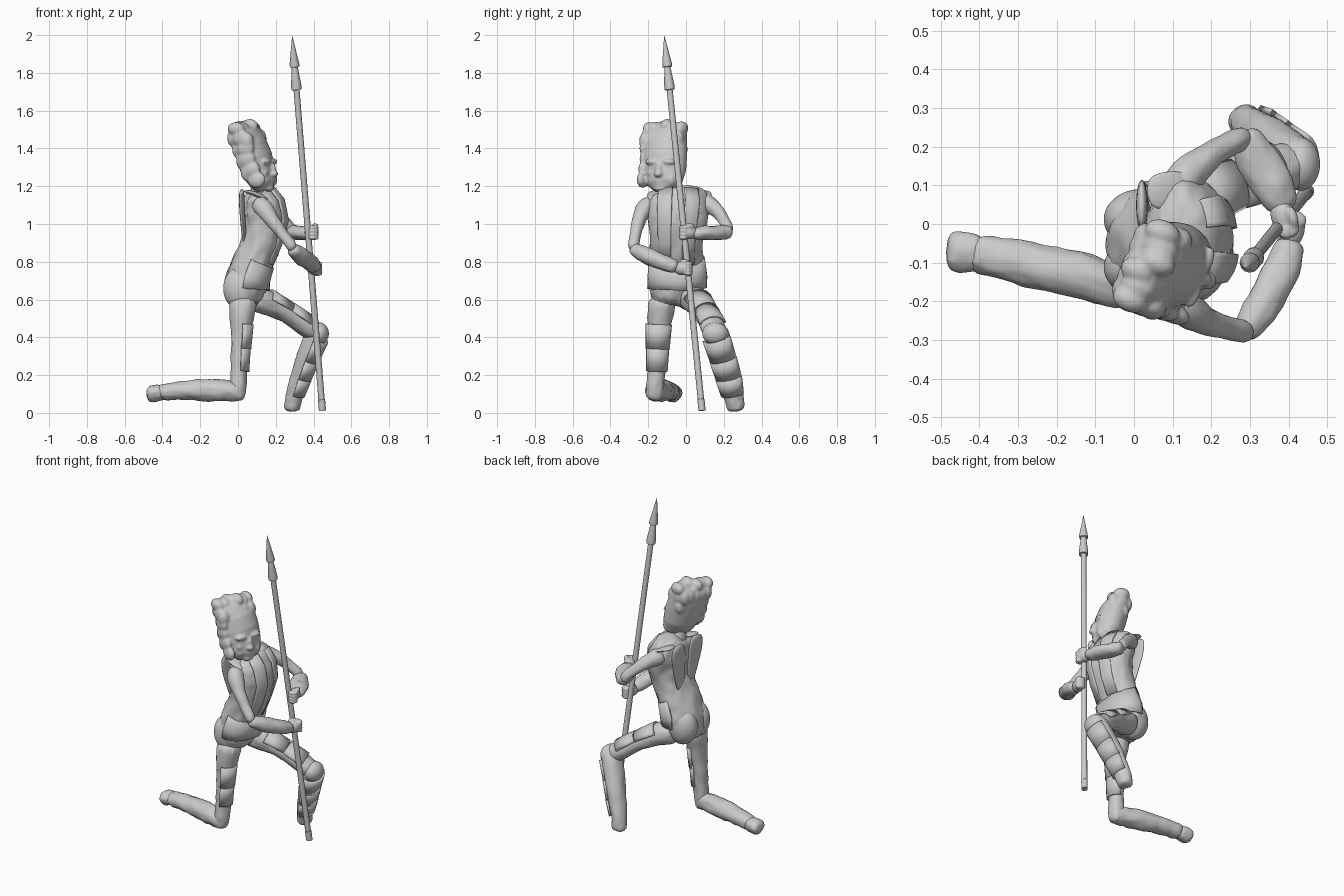
import bpy, bmesh, math, random
from mathutils import Vector, Matrix

random.seed(4)
cloth = bpy.data.textures.new("folds", 'CLOUDS')
cloth.noise_scale = 0.06


def finish(name, bm, soft=True, fold=0.0, thick=0.0):
    bmesh.ops.recalc_face_normals(bm, faces=bm.faces)
    me = bpy.data.meshes.new(name)
    bm.to_mesh(me)
    bm.free()
    ob = bpy.data.objects.new(name, me)
    bpy.context.collection.objects.link(ob)
    if thick:
        m = ob.modifiers.new("thickness", 'SOLIDIFY')
        m.thickness, m.offset = thick, 0
    if soft:
        me.polygons.foreach_set("use_smooth", [True] * len(me.polygons))
        if not thick:
            m = ob.modifiers.new("round", 'SUBSURF')
            m.levels = m.render_levels = 2
    if thick or not soft:
        bpy.ops.object.select_all(action='DESELECT')
        bpy.context.view_layer.objects.active = ob
        ob.select_set(True)
        bpy.ops.object.shade_smooth_by_angle(angle=math.radians(40))
    if fold:
        m = ob.modifiers.new("folds", 'DISPLACE')
        m.texture, m.strength, m.texture_coords = cloth, fold, 'GLOBAL'
    return ob


def loft(name, rows, ref, arc=None, grow=1.0, n=12, thick=0.0, **kw):
    """Skin oval sections (x, y, z, half-depth along ref, half-width).
    With arc=(start, end) in degrees it makes a thin curved plate instead."""
    bm = bmesh.new()
    pts = [Vector(r[:3]) for r in rows]
    rings = []
    for i, r in enumerate(rows):
        t = (pts[min(i + 1, len(pts) - 1)] - pts[max(i - 1, 0)]).normalized()
        u = Vector(ref)
        u = (u - t * u.dot(t)).normalized()
        v = t.cross(u)
        if arc:
            angs = [math.radians(arc[0] + (arc[1] - arc[0]) * k / (n - 1)) for k in range(n)]
        else:
            angs = [2 * math.pi * k / n for k in range(n)]
        rings.append([bm.verts.new(pts[i] + grow * (u * r[3] * math.cos(a) + v * r[4] * math.sin(a)))
                      for a in angs])
    for a, b in zip(rings, rings[1:]):
        for k in range(n - 1 if arc else n):
            bm.faces.new((a[k], a[(k + 1) % n], b[(k + 1) % n], b[k]))
    if not arc:
        bm.faces.new(rings[0])
        bm.faces.new(rings[-1])
    return finish(name, bm, thick=thick, **kw)


def blobs(name, items, at=(0, 0, 0), yaw=0, soft=True):
    """Group of ellipsoids (x, y, z, rx, ry, rz) placed in a turned frame."""
    bm = bmesh.new()
    frame = Matrix.Translation(at) @ Matrix.Rotation(math.radians(yaw), 4, 'Z')
    for x, y, z, a, b, c in items:
        bmesh.ops.create_icosphere(bm, subdivisions=3, radius=1,
                                   matrix=frame @ Matrix.Translation((x, y, z)) @ Matrix.Diagonal((a, b, c, 1)))
    return finish(name, bm, soft=soft)


def fuse(parts, voxel, smooth):
    """Merge overlapping parts into one sculpted skin."""
    bpy.ops.object.select_all(action='DESELECT')
    for p in parts:
        p.modifiers.clear()
        p.select_set(True)
    ob = parts[0]
    bpy.context.view_layer.objects.active = ob
    if len(parts) > 1:
        bpy.ops.object.join()
    m = ob.modifiers.new("fuse", 'REMESH')
    m.mode, m.voxel_size, m.use_smooth_shade = 'VOXEL', voxel, True
    m = ob.modifiers.new("soften", 'SMOOTH')
    m.factor, m.iterations = 0.5, smooth
    return ob


X, Z = (1, 0, 0), (0, 0, 1)

# torso, seat, tunic hem and neck
torso = [(0.035, -0.06, 0.56, 0.09, 0.12), (0.03, -0.05, 0.64, 0.108, 0.147), (0.05, -0.045, 0.72, 0.118, 0.15),
         (0.09, -0.05, 0.82, 0.107, 0.142), (0.132, -0.05, 0.92, 0.105, 0.145), (0.15, -0.045, 1.02, 0.12, 0.16),
         (0.134, -0.04, 1.1, 0.118, 0.172), (0.11, -0.04, 1.16, 0.09, 0.155), (0.10, -0.05, 1.19, 0.045, 0.08)]
loft("torso", torso, X, n=16, fold=0.025)
blobs("seat", [(0.02, -0.05 + s * 0.062, 0.66, 0.1, 0.08, 0.12) for s in (-1, 1)])
hem = [(0.045, -0.045, 0.66, 0.116, 0.152), (0.05, -0.045, 0.72, 0.117, 0.152), (0.088, -0.05, 0.81, 0.107, 0.144)]
loft("tunic_hem", hem, X, arc=(-100, 100), grow=1.0, n=20, thick=0.012, fold=0.02)
loft("neck", [(0.10, -0.07, 1.13, 0.05, 0.06), (0.11, -0.09, 1.19, 0.035, 0.045), (0.115, -0.10, 1.26, 0.04, 0.05)], X)

# thin lapels laid over the chest
for k, (a, b) in enumerate([(-42, -12), (12, 42)]):
    loft("lapel_%d" % k, torso[3:8], X, arc=(a, b), grow=0.98, n=8, thick=0.01, fold=0.01)

# pointed back panels and shoulder caps
for s in (-1, 1):
    loft("back_panel", [(0.035, -0.04 + s * 0.045, 0.86, 0.008, 0.025), (0.03, -0.04 + s * 0.062, 0.97, 0.014, 0.052),
                        (0.02, -0.04 + s * 0.085, 1.09, 0.016, 0.072), (0.02, -0.04 + s * 0.095, 1.19, 0.016, 0.07)], X)
    loft("shoulder_cap", [(0.03, -0.03 + s * 0.11, 1.175, 0.01, 0.045), (0.10, -0.035 + s * 0.125, 1.16, 0.014, 0.055),
                          (0.17, -0.04 + s * 0.12, 1.12, 0.012, 0.045)], Z)

# kneeling right leg
thigh_r = [(0.03, -0.12, 0.62, 0.095, 0.09), (0.02, -0.14, 0.5, 0.062, 0.068), (0.01, -0.15, 0.36, 0.048, 0.053),
           (0.005, -0.155, 0.22, 0.045, 0.048), (0.0, -0.165, 0.12, 0.048, 0.052), (-0.002, -0.17, 0.06, 0.035, 0.04)]
loft("kneeling_thigh", thigh_r, X, fold=0.015)
loft("kneeling_shin", [(0.035, -0.17, 0.11, 0.045, 0.045), (-0.03, -0.165, 0.115, 0.06, 0.06),
                       (-0.15, -0.13, 0.122, 0.062, 0.064), (-0.28, -0.10, 0.12, 0.055, 0.06),
                       (-0.38, -0.08, 0.115, 0.046, 0.053), (-0.42, -0.075, 0.105, 0.045, 0.05)], Z, fold=0.02)
loft("kneeling_foot", [(-0.38, -0.075, 0.115, 0.04, 0.05), (-0.44, -0.072, 0.1, 0.05, 0.055),
                       (-0.485, -0.072, 0.098, 0.046, 0.052)], Z, fold=0.015)
loft("kneeling_lower_guard", thigh_r[2:4], X, arc=(-80, 80), grow=1.1, n=10, thick=0.012)
loft("kneeling_upper_guard", [(0.016, -0.145, 0.47, 0.056, 0.06), (0.011, -0.15, 0.34, 0.049, 0.054)], X,
     arc=(-80, 80), grow=1.1, n=10, thick=0.012)

# raised left leg
thigh_l = [(0.05, 0.02, 0.62, 0.09, 0.09), (0.15, 0.06, 0.59, 0.065, 0.075), (0.26, 0.105, 0.53, 0.056, 0.062),
           (0.36, 0.14, 0.46, 0.058, 0.068), (0.435, 0.16, 0.41, 0.058, 0.068)]
shin_l = [(0.43, 0.15, 0.47, 0.045, 0.06), (0.41, 0.165, 0.40, 0.066, 0.074), (0.365, 0.20, 0.29, 0.06, 0.07),
          (0.328, 0.23, 0.19, 0.054, 0.066), (0.30, 0.25, 0.1, 0.046, 0.056), (0.287, 0.262, 0.05, 0.046, 0.05),
          (0.284, 0.267, 0.005, 0.046, 0.05)]
loft("raised_thigh", thigh_l, Z, fold=0.015)
loft("raised_shin", shin_l, X, fold=0.012)
blobs("knee_cap", [(0.43, 0.155, 0.42, 0.052, 0.07, 0.06)])
for k, (a, b) in enumerate([(1, 3), (2, 4)]):
    loft("raised_thigh_guard_%d" % k, thigh_l[a:b], Z, arc=(-70, 80), grow=1.04 + 0.03 * k, n=10, thick=0.012)
for k, (a, b) in enumerate([(1, 3), (2, 4), (3, 5)]):
    loft("raised_shin_guard_%d" % k, shin_l[a:b], X, arc=(-60, 100), grow=1.02 + 0.03 * k, n=10, thick=0.012)

# arms: short sleeves, thin upper arms, wide cuffs on the forearms
loft("right_upper_arm", [(0.10, -0.17, 1.12, 0.05, 0.05), (0.14, -0.225, 1.085, 0.052, 0.05),
                         (0.175, -0.25, 1.02, 0.04, 0.038), (0.25, -0.272, 0.93, 0.028, 0.028),
                         (0.30, -0.28, 0.86, 0.036, 0.034)], X, fold=0.01)
loft("right_forearm", [(0.28, -0.285, 0.875, 0.03, 0.03), (0.31, -0.25, 0.85, 0.046, 0.046),
                       (0.355, -0.17, 0.815, 0.046, 0.05), (0.395, -0.09, 0.785, 0.044, 0.048),
                       (0.41, -0.04, 0.77, 0.034, 0.038)], Z, fold=0.015)
loft("left_upper_arm", [(0.10, 0.08, 1.12, 0.05, 0.05), (0.14, 0.13, 1.1, 0.052, 0.052),
                        (0.19, 0.175, 1.065, 0.038, 0.036), (0.26, 0.215, 1.0, 0.03, 0.03),
                        (0.29, 0.225, 0.95, 0.034, 0.036)], X, fold=0.01)
loft("left_forearm", [(0.28, 0.245, 0.955, 0.03, 0.035), (0.30, 0.20, 0.955, 0.042, 0.055),
                      (0.335, 0.14, 0.953, 0.04, 0.06), (0.375, 0.075, 0.95, 0.038, 0.055),
                      (0.395, 0.03, 0.95, 0.028, 0.034)], Z, fold=0.015)

# fists around the shaft
for name, at, yaw in (("right_hand", (0.408, -0.015, 0.765), 70), ("left_hand", (0.39, 0.012, 0.955), -70)):
    fist = [(-0.005, 0, 0, 0.05, 0.034, 0.036), (0.0, 0.02, 0.034, 0.03, 0.015, 0.015)]
    fist += [(0.03, 0, -0.028 + 0.018 * k, 0.022, 0.03, 0.012) for k in range(4)]
    fuse([blobs(name, fist, at, yaw, soft=False)], 0.006, 3)

# head, leaning back from chin to crown and turned to the right
fwd = (math.cos(math.radians(-22)), math.sin(math.radians(-22)), 0)
head_rows = [(0.145, -0.115, 1.18, 0.04, 0.06), (0.135, -0.115, 1.215, 0.065, 0.1), (0.108, -0.11, 1.28, 0.085, 0.115),
             (0.088, -0.11, 1.35, 0.09, 0.12), (0.062, -0.11, 1.42, 0.085, 0.12), (0.038, -0.108, 1.48, 0.066, 0.12),
             (0.025, -0.105, 1.515, 0.045, 0.1)]
head = loft("head", head_rows, fwd, n=24, soft=False)
face = blobs("face", [(0.09, 0, -0.01, 0.018, 0.018, 0.036), (0.10, 0, -0.035, 0.02, 0.024, 0.017),
                      (0.076, 0.045, 0.03, 0.018, 0.04, 0.016), (0.076, -0.045, 0.03, 0.018, 0.04, 0.016),
                      (0.065, 0.05, -0.03, 0.02, 0.03, 0.022), (0.065, -0.05, -0.03, 0.02, 0.03, 0.022),
                      (0.083, 0, -0.07, 0.016, 0.034, 0.009), (0.08, 0, -0.088, 0.016, 0.028, 0.009),
                      (0.07, 0, -0.11, 0.024, 0.036, 0.02)], (0.10, -0.11, 1.3), -22, soft=False)

# hair: crown tufts, fringe, side locks and nape, fused into the head
R = random.uniform
crest = [(R(-0.01, 0.035), -0.095 + 0.038 * k, R(-0.014, 0.01), 0.048, 0.034, 0.036) for k in range(6)]
fringe = [(0.063, -0.09 + 0.045 * k, -0.07 + R(-0.012, 0.012), 0.034, 0.036, 0.05) for k in range(5)]
locks = [(0.025 + 0.022 * k + R(-0.015, 0.01), s * (0.1 - 0.003 * k), -0.06 - 0.055 * k, 0.05, 0.026, 0.045)
         for s in (-1, 1) for k in range(5)]
back = [(-0.025 + 0.026 * k, -0.08 + 0.04 * j + R(-0.01, 0.01), -0.06 - 0.06 * k, 0.03, 0.034, 0.048)
        for k in range(4) for j in range(5)]
hair = blobs("hair", crest + fringe + locks + back, (0.025, -0.106, 1.515), -22, soft=False)
fuse([head, face, hair], 0.007, 5)

# spear: shaft with butt cap, socket and pointed head
foot, tip = Vector((0.447, 0.085, 0.012)), Vector((0.287, -0.115, 1.995))
profile = [(0, 0.019), (0.03, 0.019), (0.031, 0.017), (0.856, 0.016), (0.857, 0.027), (0.87, 0.027),
           (0.917, 0.016), (0.918, 0.025), (0.925, 0.026), (1, 0.001)]
loft("spear", [(*foot.lerp(tip, t), r, r) for t, r in profile], X, soft=False)
